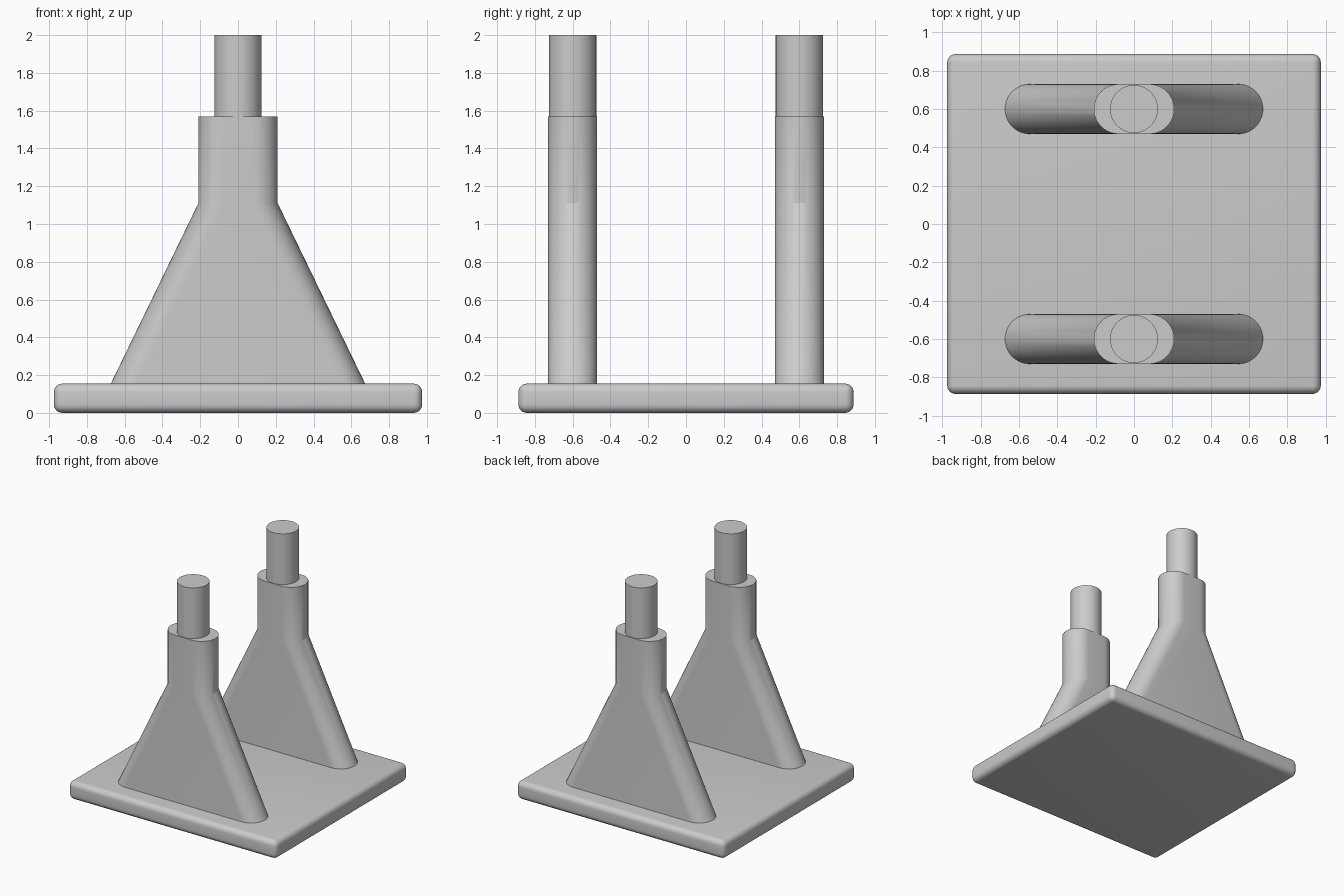
import bpy, bmesh, math

cube = bpy.data.objects.get("Cube")
if cube:
    bpy.data.objects.remove(cube, do_unlink=True)

grey = bpy.data.materials.new("plain grey")
grey.use_nodes = True
colour = (0.6, 0.6, 0.6, 1)
grey.diffuse_color = colour
grey.node_tree.nodes["Principled BSDF"].inputs["Base Color"].default_value = colour


def finish(bm, name, angle=30):
    bmesh.ops.recalc_face_normals(bm, faces=bm.faces)
    mesh = bpy.data.meshes.new(name)
    bm.to_mesh(mesh)
    bm.free()
    mesh.materials.append(grey)
    obj = bpy.data.objects.new(name, mesh)
    bpy.context.collection.objects.link(obj)
    bpy.ops.object.select_all(action='DESELECT')
    obj.select_set(True)
    bpy.context.view_layer.objects.active = obj
    bpy.ops.object.shade_smooth_by_angle(angle=math.radians(angle))
    return obj


def stadium(half_length, radius, steps=20):
    """Outline of a slot with round ends along x."""
    points = []
    for side in (1, -1):
        for i in range(steps + 1):
            a = -math.pi / 2 + math.pi * i / steps
            points.append((side * (half_length - radius + radius * math.cos(a)),
                           side * radius * math.sin(a)))
    return points


def loft(name, sections, y):
    """Join (half length, radius, height) slot sections into a closed solid."""
    bm = bmesh.new()
    rings = [[bm.verts.new((px, py + y, z)) for px, py in stadium(h, r)]
             for h, r, z in sections]
    for low, high in zip(rings, rings[1:]):
        for i in range(len(low)):
            j = (i + 1) % len(low)
            bm.faces.new((low[i], low[j], high[j], high[i]))
    bm.faces.new(rings[0][::-1])
    bm.faces.new(rings[-1])
    return finish(bm, name, 25)


def pin(name, y, radius, bottom, top):
    bm = bmesh.new()
    bmesh.ops.create_cone(bm, cap_ends=True, segments=48, radius1=radius,
                          radius2=radius, depth=top - bottom)
    bmesh.ops.translate(bm, verts=bm.verts, vec=(0, y, (top + bottom) / 2))
    return finish(bm, name)


# Base plate with rounded edges
bm = bmesh.new()
bmesh.ops.create_cube(bm, size=1)
bmesh.ops.scale(bm, verts=bm.verts, vec=(1.95, 1.774, 0.155))
bmesh.ops.translate(bm, verts=bm.verts, vec=(0, 0, 0.0775))
bmesh.ops.bevel(bm, geom=bm.edges[:], offset=0.045, segments=6,
                profile=0.5, affect='EDGES')
finish(bm, "base_plate")

# Tapered supports, each topped by a round pin
for end, y in (("front", -0.6), ("back", 0.6)):
    loft(end + "_support",
         [(0.69, 0.13, 0.12), (0.21, 0.13, 1.11), (0.21, 0.13, 1.57)], y)
    pin(end + "_pin", y, 0.125, 1.5, 2.0)
